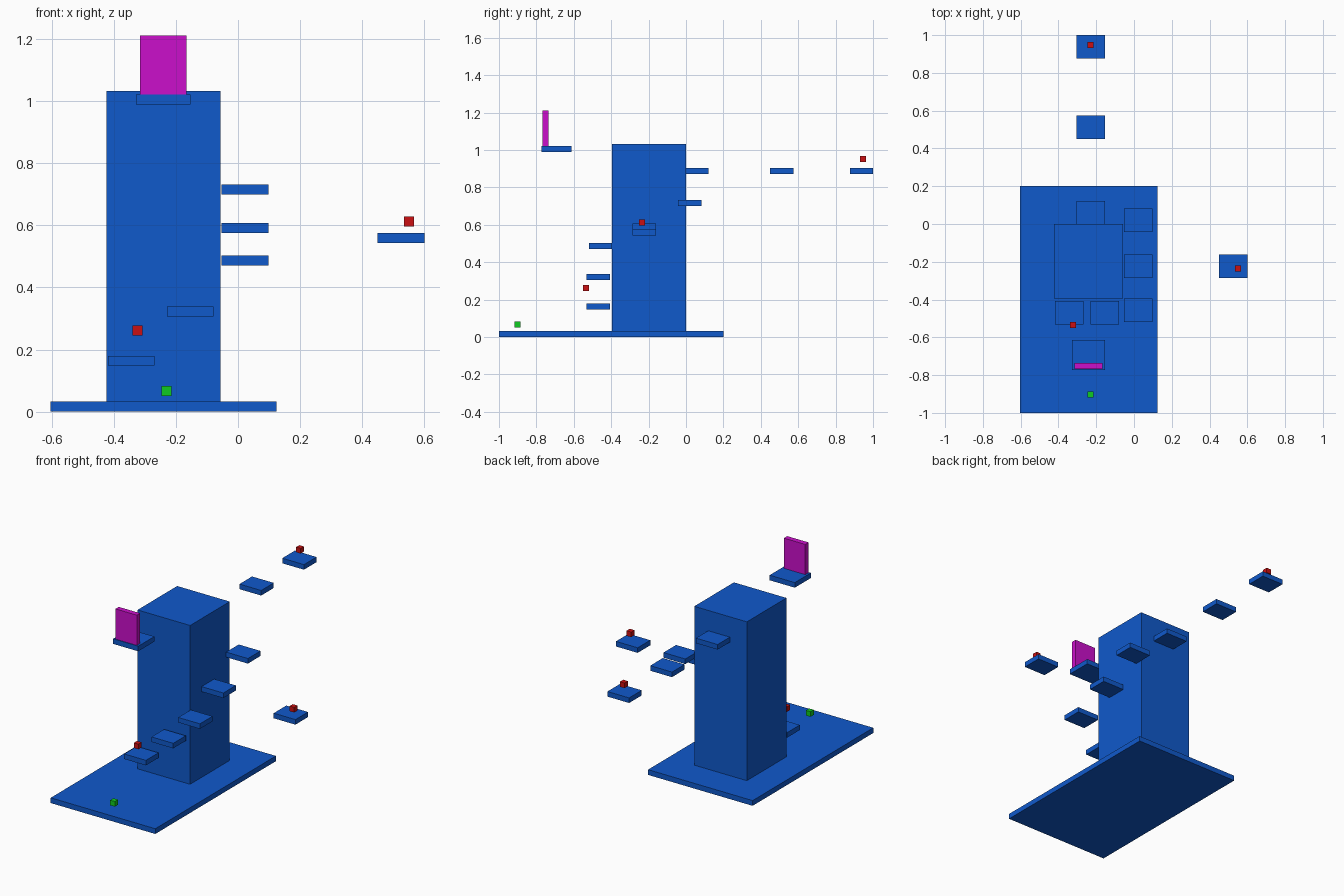
import bpy, bmesh
from mathutils import Vector

if "Cube" in bpy.data.objects:
    bpy.data.objects.remove(bpy.data.objects["Cube"])


def material(name, rgb):
    m = bpy.data.materials.new(name)
    m.diffuse_color = (*rgb, 1)
    m.use_nodes = True
    m.node_tree.nodes["Principled BSDF"].inputs["Base Color"].default_value = m.diffuse_color
    return m


BLUE = material("blue", (0.005, 0.1, 0.6))
RED = material("red", (0.6, 0.005, 0.006))
GREEN = material("green", (0.005, 0.6, 0.015))
MAGENTA = material("magenta", (0.6, 0.005, 0.6))


def box(name, centre, size, mat):
    """Axis-aligned box from its centre and full size."""
    bm = bmesh.new()
    bmesh.ops.create_cube(bm, size=1)
    bmesh.ops.scale(bm, vec=Vector(size), verts=bm.verts)
    mesh = bpy.data.meshes.new(name)
    bm.to_mesh(mesh)
    bm.free()
    mesh.materials.append(mat)
    ob = bpy.data.objects.new(name, mesh)
    ob.location = centre
    bpy.context.collection.objects.link(ob)
    return ob


# Ground slab and central tower
box("base_slab", (-0.24, -0.4, 0.0165), (0.728, 1.2, 0.033), BLUE)
box("tower", (-0.24, -0.198, 0.533), (0.366, 0.394, 1.0), BLUE)

# Steps spiralling round the tower, then leading away behind it
steps = [
    (-0.344, -0.470, 0.164),
    (-0.154, -0.470, 0.322),
    (0.023, -0.457, 0.487),
    (0.023, -0.224, 0.592),
    (0.023, 0.020, 0.716),
    (-0.229, 0.058, 0.889),
    (-0.229, 0.512, 0.889),
    (-0.229, 0.938, 0.889),
]
STEP = (0.151, 0.125, 0.032)
for i, c in enumerate(steps, 1):
    box(f"step_{i}", c, STEP, BLUE)

# Detached side platform and the goal platform with its door
box("side_platform", (0.525, -0.224, 0.559), STEP, BLUE)
box("goal_platform", (-0.241, -0.693, 1.005), (0.175, 0.16, 0.032), BLUE)
box("goal_door", (-0.241, -0.752, 1.116), (0.149, 0.033, 0.19), MAGENTA)

# Floating pickup cubes and the start marker
CUBE = (0.032,) * 3
for i, c in enumerate([(-0.324, -0.535, 0.262), (0.551, -0.235, 0.613),
                       (-0.231, 0.947, 0.953)], 1):
    box(f"pickup_cube_{i}", c, CUBE, RED)
box("start_cube", (-0.231, -0.902, 0.066), CUBE, GREEN)
